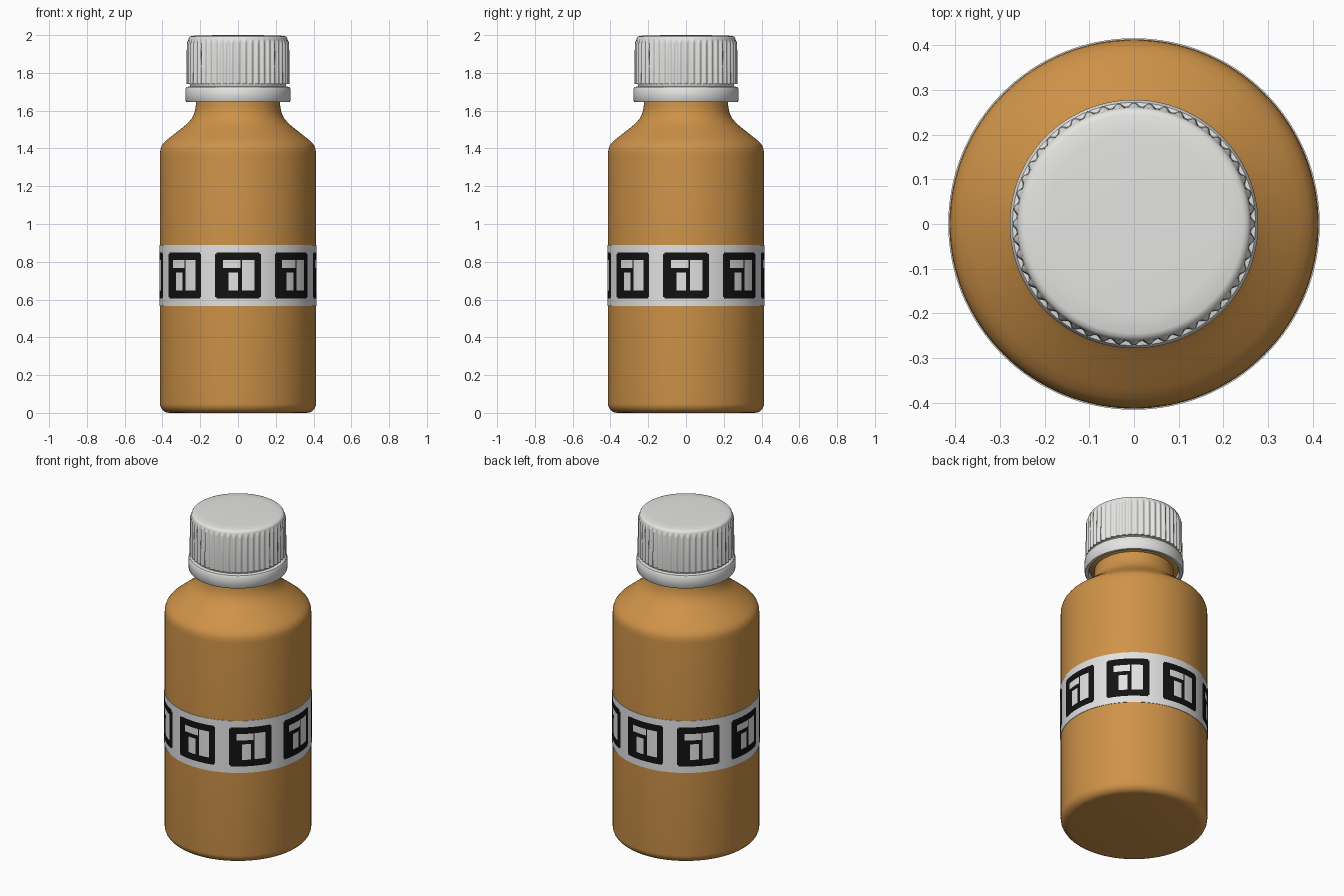
import bpy, bmesh, math

if "Cube" in bpy.data.objects:
    bpy.data.objects.remove(bpy.data.objects["Cube"])


def material(name, rgb):
    m = bpy.data.materials.new(name)
    m.diffuse_color = (*rgb, 1)
    m.use_nodes = True
    m.node_tree.nodes["Principled BSDF"].inputs["Base Color"].default_value = m.diffuse_color
    return m


AMBER = material("amber_plastic", (0.62, 0.29, 0.065))
WHITE = material("white_plastic", (0.78, 0.78, 0.77))
PAPER = material("label_white", (0.76, 0.76, 0.76))
BLACK = material("label_black", (0.006, 0.006, 0.006))


def lathe(name, profile, segs, mats, closed=False, ends=True, ribs=0, rule=None):
    """Spin (radius, z, rib depth) points round z, starting at the front."""
    bm = bmesh.new()
    rings = []
    for p in profile:
        r, z = p[:2]
        depth = p[2] if len(p) > 2 else 0
        ring = []
        for j in range(segs):
            a = 2 * math.pi * j / segs
            rr = r + depth * (0.5 + 0.5 * math.cos(a * ribs))
            ring.append(bm.verts.new((rr * math.sin(a), -rr * math.cos(a), z)))
        rings.append(ring)
    n = len(rings)
    for i in range(n if closed else n - 1):
        lo, hi = rings[i], rings[(i + 1) % n]
        for j in range(segs):
            k = (j + 1) % segs
            f = bm.faces.new((lo[j], lo[k], hi[k], hi[j]))
            if rule:
                f.material_index = rule(360 * (j + 0.5) / segs, f.calc_center_median().z)
    if ends and not closed:
        bm.faces.new(rings[0][::-1])
        bm.faces.new(rings[-1])
    bmesh.ops.recalc_face_normals(bm, faces=bm.faces)
    me = bpy.data.meshes.new(name)
    bm.to_mesh(me)
    bm.free()
    for m in mats:
        me.materials.append(m)
    ob = bpy.data.objects.new(name, me)
    bpy.context.collection.objects.link(ob)
    bpy.context.view_layer.objects.active = ob
    ob.select_set(True)
    bpy.ops.object.shade_smooth_by_angle(angle=math.radians(40))
    ob.select_set(False)
    return ob


# bottle body with rounded base, sloping shoulder and flanged neck
base = [(0.363 + 0.05 * math.sin(t), 0.05 - 0.05 * math.cos(t))
        for t in [math.radians(15 * i) for i in range(7)]]
shoulder = [(0.413, 1.37), (0.411, 1.395), (0.404, 1.415), (0.391, 1.432),
            (0.37, 1.45), (0.33, 1.482), (0.29, 1.513), (0.262, 1.538),
            (0.242, 1.563), (0.23, 1.59), (0.224, 1.62), (0.222, 1.655)]
flange = [(0.25, 1.665), (0.25, 1.70), (0.22, 1.71), (0.22, 1.76)]
lathe("bottle_body", base + shoulder + flange, 128, [AMBER])

# tamper ring below the cap, open underneath
lathe("tamper_ring", [(0.257, 1.646), (0.273, 1.646), (0.278, 1.652), (0.278, 1.715),
                      (0.272, 1.725), (0.252, 1.729), (0.252, 1.66)],
      128, [WHITE], closed=True)

# ribbed screw cap with a softly rounded, slightly domed top
lathe("screw_cap", [(0.25, 1.715), (0.256, 1.74), (0.262, 1.742, 0.010), (0.263, 1.75, 0.010),
                    (0.262, 1.85, 0.010), (0.261, 1.955, 0.010), (0.261, 1.968, 0.006),
                    (0.262, 1.975), (0.260, 1.985), (0.255, 1.992), (0.245, 1.996),
                    (0.2, 1.998), (0.1, 2.0)],
      384, [WHITE], ribs=48)


# label band: eight rounded black squares with plain white blocks inside
BLOCKS = [(-0.65, 0.1, 0.33, 0.65), (0.2, 0.7, -0.65, 0.65), (-0.4, -0.02, -0.65, 0.12)]


def label_colour(angle, z):
    u = ((angle + 22.5) % 45 - 22.5) / 17
    v = (z - 0.7275) / 0.12
    cx, cy = max(abs(u) - 0.9, 0), max(abs(v) - 0.9, 0)
    if math.hypot(cx, cy) > 0.1:
        return 0
    if any(a < u < b and c < v < d for a, b, c, d in BLOCKS):
        return 0
    return 1


Z0, Z1, ROWS = 0.566, 0.889, 40
band = [(0.4155, Z0 + (Z1 - Z0) * i / ROWS) for i in range(ROWS + 1)]
lathe("label_band", [(0.411, Z0)] + band + [(0.411, Z1)], 360, [PAPER, BLACK],
      ends=False, rule=label_colour)
